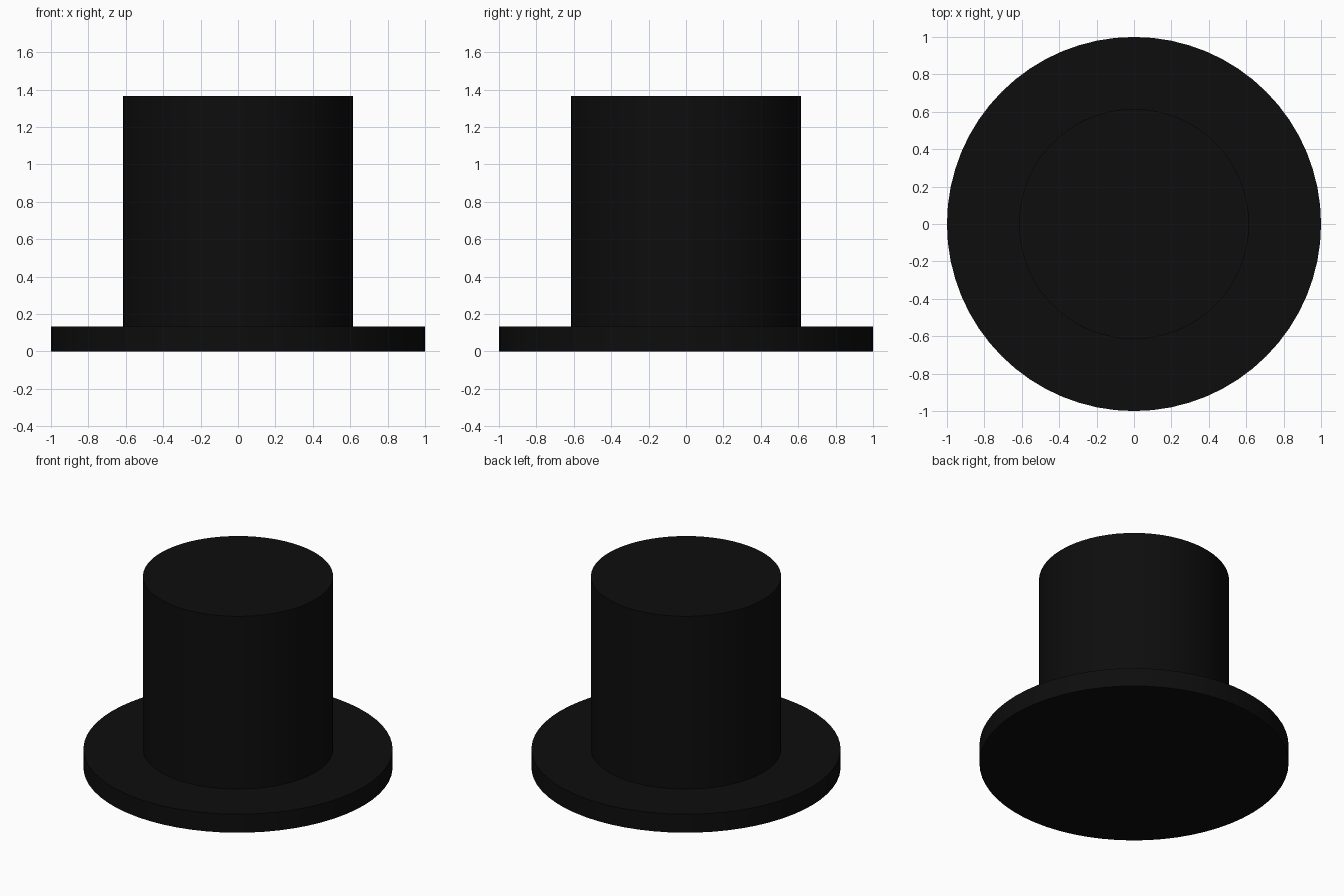
import bpy

if "Cube" in bpy.data.objects:
    bpy.data.objects.remove(bpy.data.objects["Cube"])

felt = bpy.data.materials.new("black_felt")
felt.diffuse_color = (0.004, 0.004, 0.004, 1)
felt.use_nodes = True
felt.node_tree.nodes["Principled BSDF"].inputs["Base Color"].default_value = felt.diffuse_color


def disc(name, radius, bottom, top):
    """Upright closed cylinder between two heights."""
    bpy.ops.mesh.primitive_cylinder_add(
        vertices=64, radius=radius, depth=top - bottom,
        location=(0, 0, (bottom + top) / 2))
    obj = bpy.context.object
    obj.name = name
    obj.data.materials.append(felt)
    bpy.ops.object.shade_smooth_by_angle(angle=0.52)
    return obj


# wide flat brim
disc("brim", 1.0, 0.0, 0.132)
# tall straight crown standing on the brim
disc("crown", 0.615, 0.132, 1.365)
